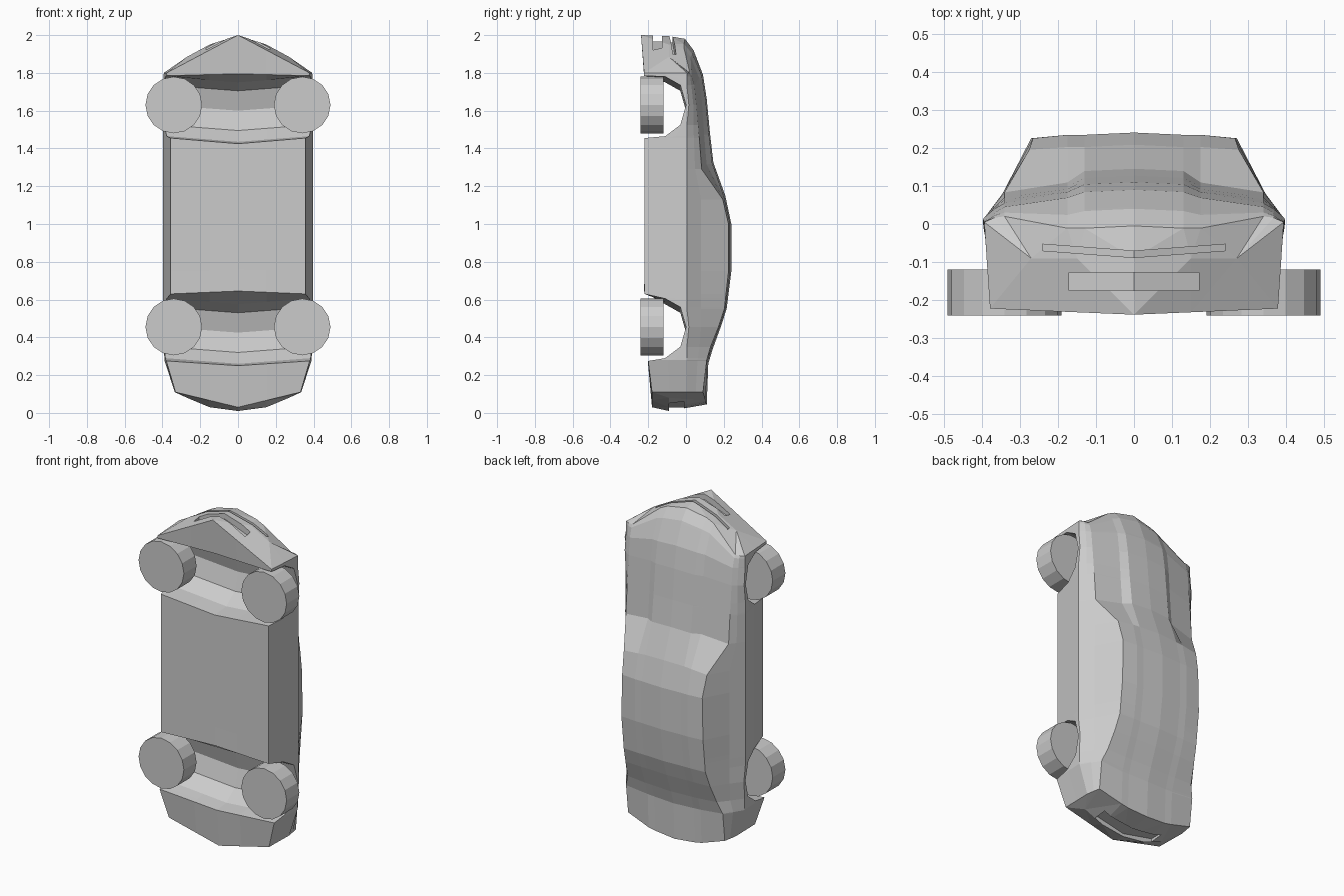
import bpy
import bmesh
import math

cube = bpy.data.objects.get("Cube")
if cube:
    bpy.data.objects.remove(cube, do_unlink=True)

grey = bpy.data.materials.new("plain grey")
grey.use_nodes = True
tone = (0.6, 0.6, 0.6, 1)
grey.diffuse_color = tone
grey.node_tree.nodes["Principled BSDF"].inputs["Base Color"].default_value = tone


def make_object(name, bm):
    """Turn a bmesh into a linked flat-shaded object."""
    bmesh.ops.remove_doubles(bm, verts=bm.verts[:], dist=0.0004)
    bmesh.ops.recalc_face_normals(bm, faces=bm.faces[:])
    mesh = bpy.data.meshes.new(name)
    bm.to_mesh(mesh)
    bm.free()
    mesh.materials.append(grey)
    obj = bpy.data.objects.new(name, mesh)
    bpy.context.collection.objects.link(obj)
    return obj


def sample(keys, z):
    """Interpolate a row of key values along the length."""
    if z <= keys[0][0]:
        return keys[0][1:]
    for low, high in zip(keys, keys[1:]):
        if z <= high[0]:
            t = (z - low[0]) / (high[0] - low[0])
            return [a + (b - a) * t for a, b in zip(low[1:], high[1:])]
    return keys[-1][1:]


# Upper body: z, roof edge x, roof edge y, centre y, bulge step, centre offset
TOP = [
    (0.11, 0.32, 0.09, 0.11, 0, -0.065),
    (0.28, 0.32, 0.11, 0.118, 0, -0.02),
    (0.35, 0.295, 0.13, 0.142, 0, -0.01),
    (0.455, 0.28, 0.172, 0.184, 0, 0),
    (0.55, 0.27, 0.203, 0.215, 0, 0),
    (0.75, 0.27, 0.225, 0.24, 0, 0),
    (1.0, 0.265, 0.225, 0.24, 0, 0),
    (1.13, 0.275, 0.195, 0.208, 0, 0.02),
    (1.29, 0.34, 0.083, 0.145, 0.03, 0.035),
    (1.46, 0.34, 0.07, 0.127, 0.025, 0.02),
    (1.63, 0.34, 0.055, 0.11, 0.02, 0.03),
    (1.73, 0.34, 0.045, 0.09, 0.015, 0.06),
    (1.785, 0.34, 0.03, 0.04, 0.01, 0.135),
    (1.80, 0.34, 0.02, -0.005, 0, 0.18),
]
# Along the length: half width at the belt, tuck of the sill below it
WIDTH = [(0.11, 0.335, 0.005), (0.28, 0.39, 0.01), (0.6, 0.397, 0.04),
         (1.5, 0.397, 0.04), (1.8, 0.393, 0.015)]
# Wheel arch outline: offset along the length, y
ARCH = [(-0.175, -0.22), (-0.165, -0.11), (-0.105, -0.03), (0, 0.0),
        (0.105, -0.03), (0.15, -0.11), (0.17, -0.22)]
AXLES = (0.455, 1.63)

# Underside: z, y, centre offset
UNDER = [(0.11, -0.18, -0.08)]
for axle in AXLES:
    UNDER += [(axle + dz, y, -0.03) for dz, y in ARCH]
UNDER[1] = (0.275, -0.2, -0.025)
UNDER[len(ARCH)] = (0.63, -0.22, 0.015)
UNDER[-1] = (1.785, -0.222, 0.01)
UNDER.append((1.80, -0.222, 0.2))


def half_section(z):
    """One side of a body section, from underside centre to roof centre."""
    edge_x, edge_y, mid_y, step, top_off = sample(TOP, z)
    floor_y, floor_off = sample(UNDER, z)
    wide, tuck = sample(WIDTH, z)
    belt_y = max(0.005, floor_y + 0.015)
    sill_y = max(-0.17, (floor_y + belt_y) / 2)

    def side_x(y):
        return wide + tuck * min(0, y) / 0.22

    floor_x = side_x(floor_y)
    shoulder_x = (edge_x + wide) / 2
    if 0.45 < z < 1.2:
        shoulder_x = 0.345
    shoulder_y = min(0.08, (edge_y + belt_y) / 2 + 0.004)

    def under(x):
        t = 1 - x / floor_x
        return (x, floor_y - 0.08 * t * max(0, floor_off), z + floor_off * t)

    def upper(x, y):
        return (x, y, z + top_off * (1 - (x / edge_x) ** 2))

    ridge_y = mid_y - 0.006
    return [under(0), under(0.15), under(floor_x),
            (side_x(sill_y), sill_y, z),
            (wide, belt_y, z), (shoulder_x, shoulder_y, z),
            upper(edge_x, edge_y), upper(0.175, ridge_y - step),
            upper(0.13, ridge_y), upper(0, mid_y)]


# Body shell: sections joined along the length, both sides
levels = sorted({round(row[0], 3) for row in TOP + UNDER})
# End caps swell outward through a middle row (x, z), appended as 10, 11, 12
TAIL_ROW = [(0, 0.01), (0.15, 0.03), (0.27, 0.08)]
NOSE_ROW = [(0, 1.995), (0.15, 1.95), (0.27, 1.885)]
CAP = [(0, 1, 11), (0, 11, 10), (1, 2, 12), (1, 12, 11), (2, 3, 12), (3, 4, 12),
       (4, 5, 12), (5, 6, 12), (6, 7, 12), (7, 11, 12), (7, 8, 11),
       (8, 10, 11), (8, 9, 10)]
bm = bmesh.new()
for side in (1, -1):
    rows = [[bm.verts.new((side * x, y, z)) for x, y, z in half_section(level)]
            for level in levels]
    for a, b in zip(rows, rows[1:]):
        for i in range(len(a) - 1):
            bm.faces.new((a[i], a[i + 1], b[i + 1], b[i]))
    for row, middle in ((rows[0], TAIL_ROW), (rows[-1], NOSE_ROW)):
        points = row + [bm.verts.new((side * x, -0.09, z)) for x, z in middle]
        for face in CAP:
            bm.faces.new([points[i] for i in face])
body = make_object("car_body", bm)


def cut_slot(name, half, low, high, sag, centre_z, side_z, reach):
    """Cut a V-shaped recess into an end of the body."""
    bm = bmesh.new()
    rings = []
    for x, z, drop in ((-half, side_z, 0), (0, centre_z, sag), (half, side_z, 0)):
        corners = ((low, z), (high, z), (high, z + reach), (low, z + reach))
        rings.append([bm.verts.new((x, y - drop, h)) for y, h in corners])
    for a, b in zip(rings, rings[1:]):
        for i in range(4):
            j = (i + 1) % 4
            bm.faces.new((a[i], a[j], b[j], b[i]))
    bm.faces.new(rings[0])
    bm.faces.new(rings[-1])
    cutter = make_object(name, bm)
    cutter.hide_render = True
    mod = body.modifiers.new(name, "BOOLEAN")
    mod.operation = "DIFFERENCE"
    mod.solver = "EXACT"
    mod.object = cutter
    bpy.context.view_layer.objects.active = body
    bpy.ops.object.modifier_apply(modifier=name)
    bpy.data.objects.remove(cutter, do_unlink=True)


# Lower grille, upper intake and tail panel
cut_slot("grille", 0.17, -0.175, -0.127, 0, 1.965, 1.9, 0.2)
cut_slot("intake", 0.24, -0.07, -0.053, 0.018, 1.96, 1.86, 0.2)
cut_slot("tail_panel", 0.2, -0.09, -0.01, 0, 0.028, 0.07, -0.2)

# Wheels: plain discs
for axle, end in zip(AXLES, ("rear", "front")):
    for side, label in ((1, "left"), (-1, "right")):
        bpy.ops.mesh.primitive_cylinder_add(
            vertices=16, radius=0.15, depth=0.12,
            location=(side * 0.34, -0.18, axle), rotation=(math.pi / 2, 0, 0))
        wheel = bpy.context.object
        wheel.name = f"{end}_{label}_wheel"
        wheel.data.materials.append(grey)
